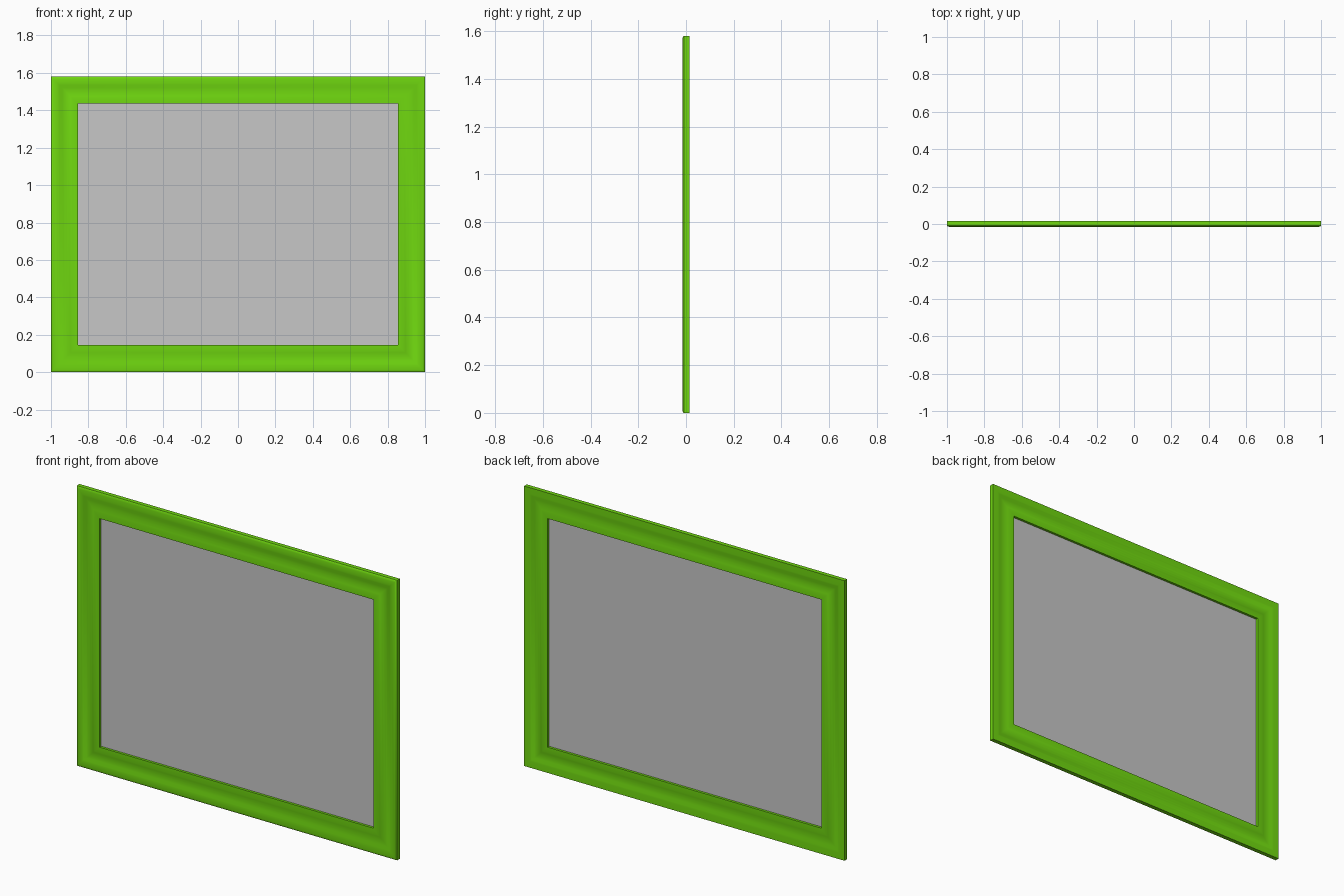
import bpy, bmesh
from math import radians

cube = bpy.data.objects.get("Cube")
if cube:
    bpy.data.objects.remove(cube, do_unlink=True)

WIDTH, HEIGHT, RAIL = 2.0, 1.58, 0.145


def material(name, rgb):
    m = bpy.data.materials.new(name)
    m.use_nodes = True
    m.diffuse_color = (*rgb, 1)
    bsdf = m.node_tree.nodes["Principled BSDF"]
    bsdf.inputs["Base Color"].default_value = (*rgb, 1)
    bsdf.inputs["Roughness"].default_value = 0.6
    return m


def add_object(name, bm, mat):
    bmesh.ops.recalc_face_normals(bm, faces=bm.faces)
    mesh = bpy.data.meshes.new(name)
    bm.to_mesh(mesh)
    bm.free()
    mesh.materials.append(mat)
    obj = bpy.data.objects.new(name, mesh)
    bpy.context.collection.objects.link(obj)
    return obj


def rectangle(inset, y):
    """Corners of the frame outline moved inwards by inset."""
    x, low, high = WIDTH / 2 - inset, inset, HEIGHT - inset
    return [(-x, y, low), (x, y, low), (x, y, high), (-x, y, high)]


green = material("lime green", (0.16, 0.68, 0.005))
grey = material("light grey", (0.57, 0.57, 0.57))

# Moulding cross-section: (distance from outer edge, y), grooved on both sides
front = [(0, -0.009), (0.004, -0.013), (0.012, -0.015), (0.035, -0.015),
         (0.045, -0.013), (0.06, -0.009), (0.075, -0.008), (0.09, -0.009),
         (0.105, -0.013), (0.115, -0.015), (RAIL, -0.015)]
groove = [(d, -y) for d, y in front[3:]]
profile = front + groove[::-1] + [(0, 0.015)]

# Frame: the section swept round four mitred corners
bm = bmesh.new()
rings = [[bm.verts.new(p) for p in rectangle(d, y)] for d, y in profile]
for a, b in zip(rings, rings[1:] + rings[:1]):
    for i in range(4):
        j = (i + 1) % 4
        bm.faces.new((a[i], a[j], b[j], b[i]))
frame = add_object("frame", bm, green)
bpy.ops.object.select_all(action="DESELECT")
frame.select_set(True)
bpy.context.view_layer.objects.active = frame
bpy.ops.object.shade_smooth_by_angle(angle=radians(35))

# Thin panel set in the middle of the opening
bm = bmesh.new()
bmesh.ops.create_cube(bm, size=1)
inner = RAIL - 0.005
for v in bm.verts:
    v.co.x *= WIDTH - 2 * inner
    v.co.y *= 0.002
    v.co.z = v.co.z * (HEIGHT - 2 * inner) + HEIGHT / 2
add_object("panel", bm, grey)
